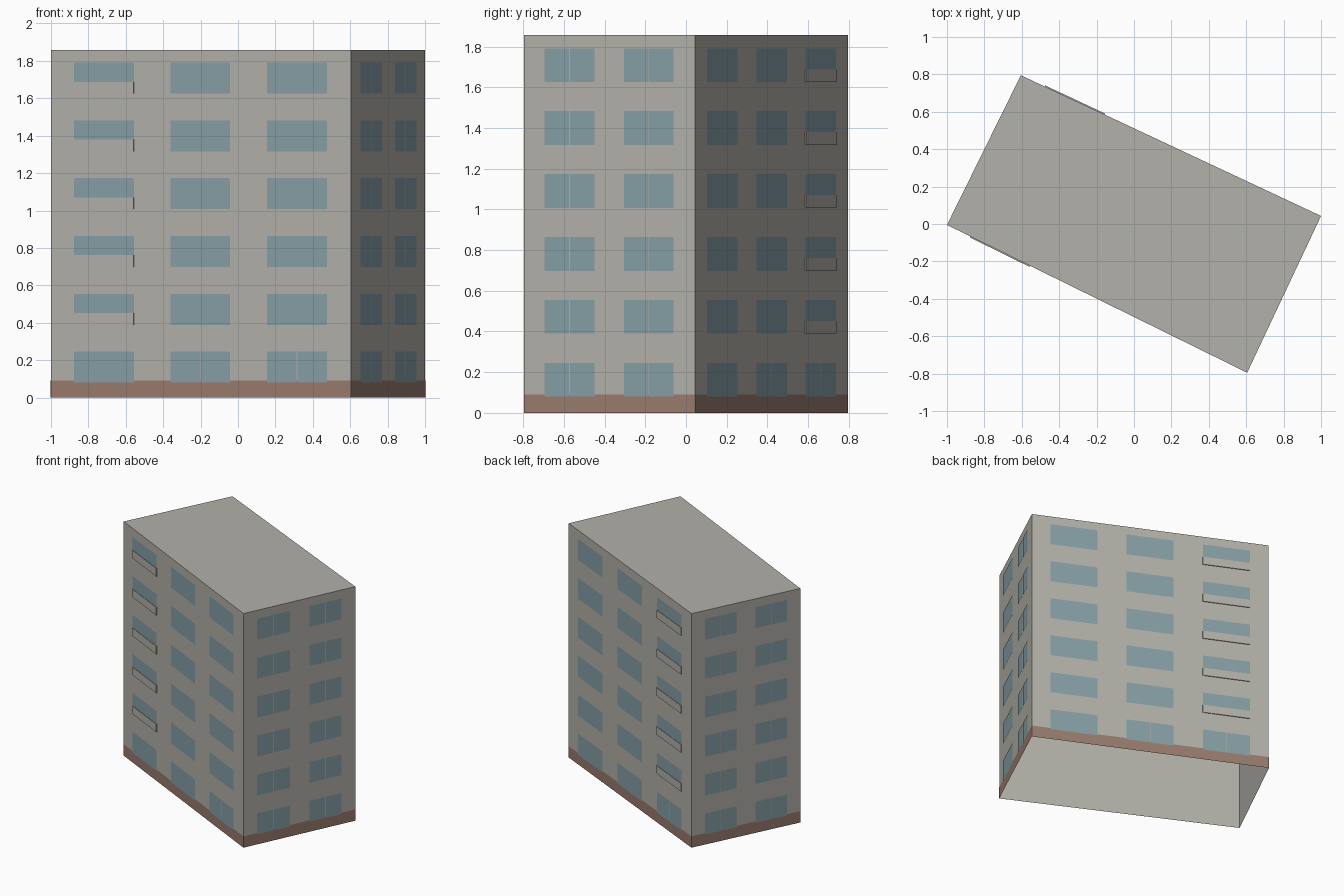
import bpy
import bmesh
from mathutils import Vector

if "Cube" in bpy.data.objects:
    bpy.data.objects.remove(bpy.data.objects["Cube"], do_unlink=True)


def material(name, colour):
    m = bpy.data.materials.new(name)
    m.use_nodes = True
    m.diffuse_color = (*colour, 1)
    m.node_tree.nodes["Principled BSDF"].inputs["Base Color"].default_value = (*colour, 1)
    return m


WALL = material("warm grey render", (0.45, 0.44, 0.40))
GLASS = material("blue grey glass", (0.24, 0.35, 0.38))
BRICK = material("brown plinth", (0.32, 0.20, 0.155))

# Footprint corners, counter-clockwise from the front left
CORNERS = [Vector(c) for c in ((-1, -0.005, 0), (0.605, -0.795, 0),
                               (1, 0.043, 0), (-0.605, 0.795, 0))]
HEIGHT = 1.857
FLOORS = 6
STOREY = 0.309
SILL, HEAD = 0.08, 0.246      # ground floor window
PARAPET = 0.063               # height of the balcony front
GAP = 0.0025                  # mullion half width, along the wall


def finish(bm, name, mat):
    mesh = bpy.data.meshes.new(name)
    bm.to_mesh(mesh)
    bm.free()
    mesh.materials.append(mat)
    ob = bpy.data.objects.new(name, mesh)
    bpy.context.collection.objects.link(ob)


def wall_point(side, t, z, out):
    a, b = CORNERS[side], CORNERS[(side + 1) % 4]
    d = (b - a).normalized()
    return a.lerp(b, t) + Vector((d.y, -d.x, 0)) * out + Vector((0, 0, z))


def panel(bm, side, t0, t1, z0, z1, out):
    """Flat rectangle lying just outside one wall."""
    pts = ((t0, z0), (t1, z0), (t1, z1), (t0, z1))
    return bm.faces.new([bm.verts.new(wall_point(side, t, z, out)) for t, z in pts])


def slab(bm, side, t0, t1, z0, z1, depth):
    """Thin box standing out from one wall."""
    face = panel(bm, side, t0, t1, z0, z1, 0)
    n = wall_point(side, 0, 0, depth) - wall_point(side, 0, 0, 0)
    ext = bmesh.ops.extrude_face_region(bm, geom=[face])["geom"]
    bmesh.ops.translate(bm, vec=n, verts=[g for g in ext if isinstance(g, bmesh.types.BMVert)])


# Walls and roof, open underneath
bm = bmesh.new()
base = [bm.verts.new(c) for c in CORNERS]
top = [bm.verts.new(c + Vector((0, 0, HEIGHT))) for c in CORNERS]
for i in range(4):
    j = (i + 1) % 4
    bm.faces.new((base[i], base[j], top[j], top[i]))
bm.faces.new(top)
finish(bm, "walls_and_roof", WALL)

# Plinth band around the foot
bm = bmesh.new()
for side in range(4):
    panel(bm, side, 0, 1, 0, 0.09, 0.0015)
finish(bm, "plinth", BRICK)

# Window columns as fractions along the long and the short walls
LONG = ((0.078, 0.277), (0.399, 0.598), (0.721, 0.92))
SHORT = ((0.12, 0.413), (0.587, 0.876))
BALCONY = {0: 0, 2: 2}                 # wall -> column with balcony fronts
SPLIT_DOORS = {0: (1, 2), 2: (1, 2)}   # ground floor columns with a mullion
NAMES = ("front", "right_end", "back", "left_end")

parapets = bmesh.new()
for side in range(4):
    bm = bmesh.new()
    is_long = side % 2 == 0
    for col, (t0, t1) in enumerate(LONG if is_long else SHORT):
        for floor in range(FLOORS):
            z0, z1 = SILL + floor * STOREY, HEAD + floor * STOREY
            split = not is_long or (floor == 0 and col in SPLIT_DOORS[side])
            if floor and BALCONY.get(side) == col:
                slab(parapets, side, t0, t1, z0, z0 + PARAPET, 0.006)
                z0 += PARAPET
            if split:
                mid = (t0 + t1) / 2
                gap = GAP if not is_long else GAP / 2
                panel(bm, side, t0, mid - gap, z0, z1, 0.003)
                panel(bm, side, mid + gap, t1, z0, z1, 0.003)
            else:
                panel(bm, side, t0, t1, z0, z1, 0.003)
    finish(bm, NAMES[side] + "_windows", GLASS)

bmesh.ops.recalc_face_normals(parapets, faces=parapets.faces)
finish(parapets, "balcony_fronts", WALL)
